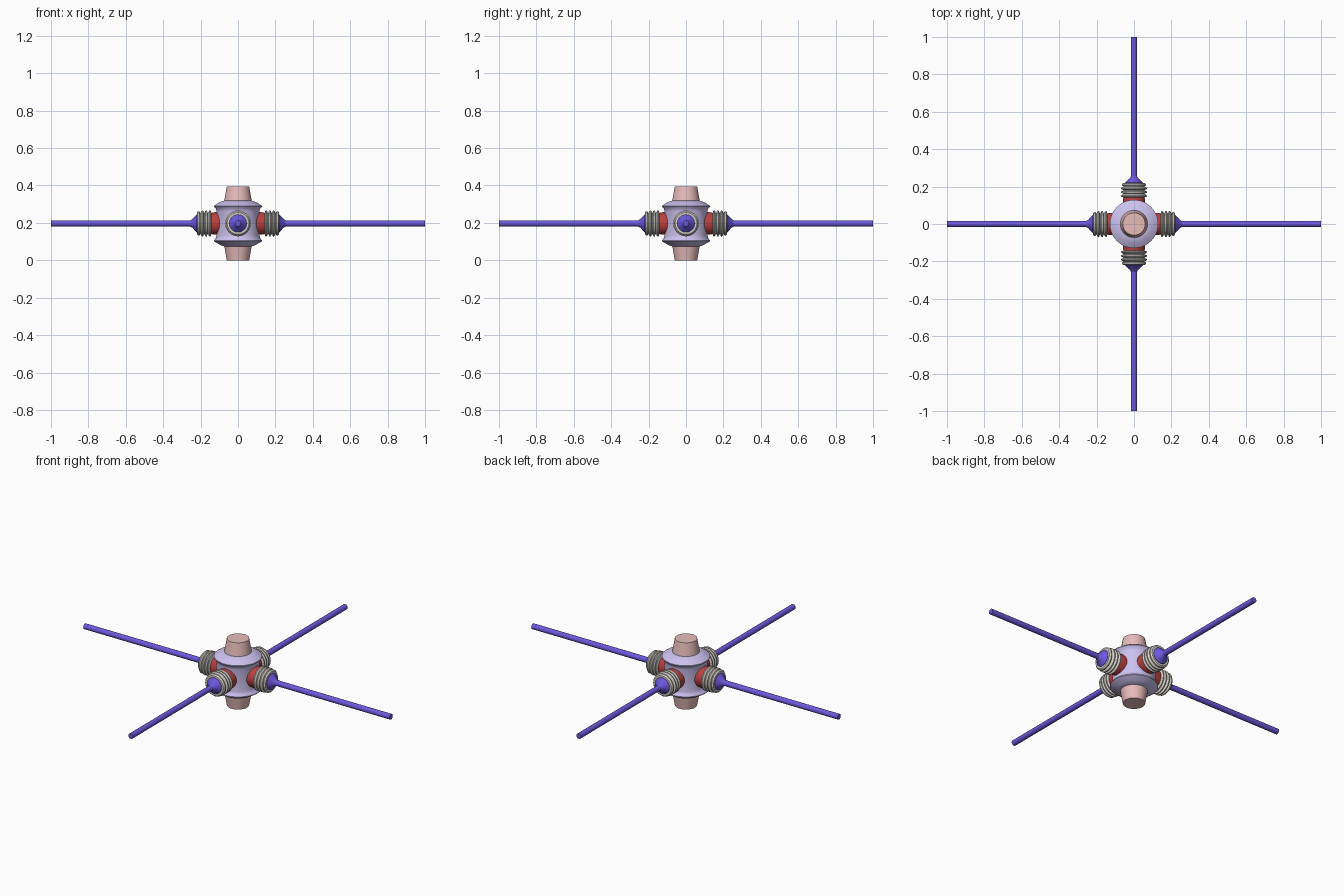
import bpy, bmesh, math
from mathutils import Matrix

if "Cube" in bpy.data.objects:
    bpy.data.objects.remove(bpy.data.objects["Cube"])

CZ = 0.197  # height of the arm axis


def material(name, rgb):
    m = bpy.data.materials.new(name)
    m.diffuse_color = (*rgb, 1)
    m.use_nodes = True
    m.node_tree.nodes["Principled BSDF"].inputs["Base Color"].default_value = m.diffuse_color
    return m


LAVENDER = material("lavender", (0.60, 0.54, 0.86))
PINK = material("pink", (0.80, 0.50, 0.49))
RED = material("dark_red", (0.50, 0.05, 0.05))
STONE = material("stone", (0.70, 0.66, 0.61))
TEAL = material("grey_green", (0.32, 0.40, 0.39))
BLUE = material("blue", (0.15, 0.10, 0.72))


def lathe(name, profile, mat, matrix=Matrix(), segments=40):
    """Revolve (radius, height) points around z and cap both ends."""
    bm = bmesh.new()
    rings = []
    for r, h in profile:
        rings.append([bm.verts.new((r * math.cos(2 * math.pi * i / segments),
                                    r * math.sin(2 * math.pi * i / segments), h))
                      for i in range(segments)])
    for a, b in zip(rings, rings[1:]):
        for i in range(segments):
            j = (i + 1) % segments
            bm.faces.new((a[i], a[j], b[j], b[i]))
    bm.faces.new(rings[0][::-1])
    bm.faces.new(rings[-1])
    bmesh.ops.recalc_face_normals(bm, faces=bm.faces)
    mesh = bpy.data.meshes.new(name)
    bm.to_mesh(mesh)
    bm.free()
    mesh.materials.append(mat)
    obj = bpy.data.objects.new(name, mesh)
    bpy.context.collection.objects.link(obj)
    obj.matrix_world = matrix
    bpy.context.view_layer.objects.active = obj
    bpy.ops.object.select_all(action='DESELECT')
    obj.select_set(True)
    bpy.ops.object.shade_smooth_by_angle(angle=math.radians(30))
    return obj


# Central hub: drum with a flared lip at each end, mirrored about the arm axis
upper = [(0.115, 0.065), (0.118, 0.078), (0.129, 0.090), (0.129, 0.094),
         (0.100, 0.113), (0.074, 0.122)]
hub = [(r, -h) for r, h in reversed(upper)] + upper
lathe("hub", hub, LAVENDER, Matrix.Translation((0, 0, CZ)), 48)

# Tapered plugs at top and bottom
lathe("bottom_plug", [(0.060, 0.0), (0.074, 0.08)], PINK)
lathe("top_plug", [(0.074, 0.314), (0.060, 0.394)], PINK)

# Ribbed sleeve profile parts
RIBS, START, PITCH = 4, 0.142, 0.020
names = ["right", "back", "left", "front"]

# Four identical arms around the hub
for k, side in enumerate(names):
    m = (Matrix.Translation((0, 0, CZ)) @ Matrix.Rotation(k * math.pi / 2, 4, 'Z')
         @ Matrix.Rotation(math.pi / 2, 4, 'Y'))
    lathe(side + "_collar", [(0.060, 0.085), (0.060, 0.125), (0.055, 0.150)], RED, m)
    lathe(side + "_sleeve_core", [(0.056, 0.140), (0.056, 0.218)], TEAL, m)
    for i in range(RIBS):
        h = START + i * PITCH
        r = 0.069 if i < RIBS - 1 else 0.065
        lathe(f"{side}_rib_{i + 1}",
              [(0.057, h), (r, h + 0.005), (r, h + 0.011), (0.058, h + 0.018)], STONE, m)
    lathe(side + "_rod", [(0.048, 0.210), (0.047, 0.222), (0.036, 0.232),
                          (0.024, 0.243), (0.016, 0.256), (0.016, 1.0)], BLUE, m, 24)
